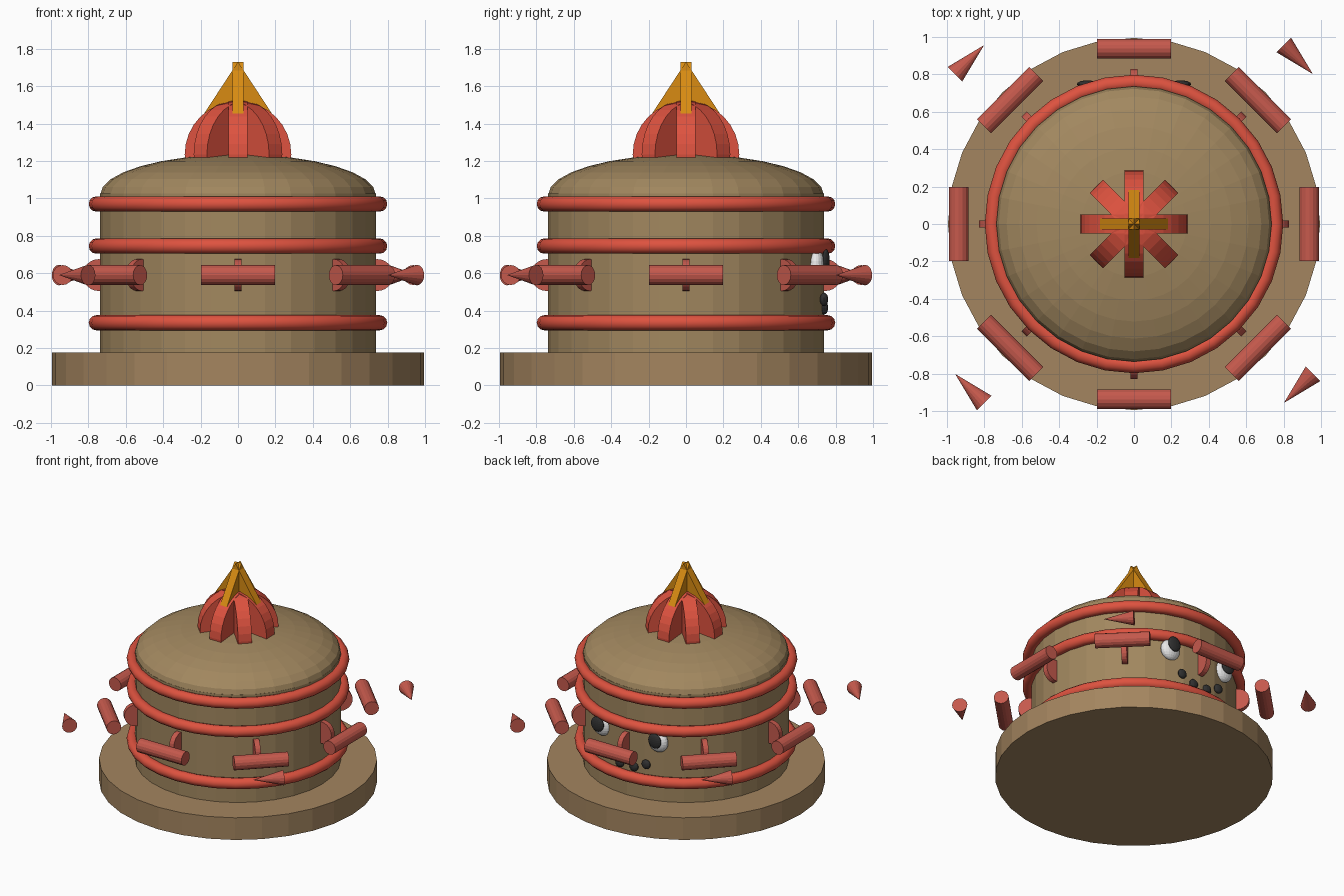
import bpy, bmesh, math
from mathutils import Matrix, Vector

if "Cube" in bpy.data.objects:
    bpy.data.objects.remove(bpy.data.objects["Cube"])


def material(name, rgb):
    m = bpy.data.materials.new(name)
    m.diffuse_color = (*rgb, 1)
    m.use_nodes = True
    m.node_tree.nodes["Principled BSDF"].inputs["Base Color"].default_value = m.diffuse_color
    return m


BASE = material("tan_base", (0.37, 0.235, 0.115))
BODY = material("tan_body", (0.36, 0.245, 0.115))
RED = material("bright_red", (0.73, 0.085, 0.05))
DULL = material("dull_red", (0.56, 0.10, 0.073))
ORANGE = material("orange", (0.69, 0.26, 0.006))
WHITE = material("white", (0.8, 0.8, 0.8))
BLACK = material("black", (0.03, 0.03, 0.03))


def finish(name, mat):
    o = bpy.context.object
    o.name = name
    o.data.materials.append(mat)
    return o


def cylinder(name, mat, r, depth, loc, axis=(0, 0, 1), sides=32, r2=None):
    """Cylinder or cone whose far end points along axis."""
    rot = Vector(axis).to_track_quat('Z', 'Y').to_euler()
    bpy.ops.mesh.primitive_cone_add(vertices=sides, radius1=r, radius2=r if r2 is None else r2,
                                    depth=depth, location=loc, rotation=rot)
    return finish(name, mat)


def ellipsoid(name, mat, loc, scale, seg=20, rings=12):
    bpy.ops.mesh.primitive_uv_sphere_add(segments=seg, ring_count=rings, radius=1, location=loc)
    o = finish(name, mat)
    o.scale = scale
    return o


# plinth, drum and domed lid
cylinder("base", BASE, 0.995, 0.175, (0, 0, 0.0875))
cylinder("body", BODY, 0.737, 0.85, (0, 0, 0.6))
dome = ellipsoid("dome", BODY, (0, 0, 1.02), (0.737, 0.737, 0.215), 32, 16)
bm = bmesh.new()
bm.from_mesh(dome.data)
bmesh.ops.delete(bm, geom=[v for v in bm.verts if v.co.z < -0.01], context='VERTS')
bm.to_mesh(dome.data)
bm.free()

# hoops
for i, z in enumerate((0.335, 0.745, 0.97)):
    bpy.ops.mesh.primitive_torus_add(major_radius=0.757, minor_radius=0.041, major_segments=32,
                                     minor_segments=12, location=(0, 0, z))
    finish(f"hoop_{i}", RED)
    bpy.ops.object.shade_smooth_by_angle(angle=math.radians(40))

# ring of side knobs with floating rods
for i in range(8):
    a = i * math.pi / 4
    out = Vector((math.cos(a), math.sin(a), 0))
    clockwise = Vector((math.sin(a), -math.cos(a), 0))
    up = Vector((0, 0, 0.59))
    cylinder(f"knob_{i}", DULL, 0.085, 0.04, out * 0.745 + up, clockwise, 24)
    cylinder(f"rod_{i}", DULL, 0.053, 0.395, out * 0.937 + up, clockwise, 16)
    # floating spikes at the corners, pointing clockwise
    if i % 2:
        cylinder(f"spike_{i}", DULL, 0.055, 0.22, out * 1.243 + up, clockwise, 16, 0)

# crown of crossed discs
for i in range(4):
    a = i * math.pi / 4
    cylinder(f"crown_disc_{i}", RED, 0.285, 0.1, (0, 0, 1.235), (math.cos(a), math.sin(a), 0), 32)

# peak of two crossed triangular blades
for i in range(2):
    t = 0.03
    bm = bmesh.new()
    vs = [bm.verts.new((x, -t, z)) for x, z in ((-0.19, 1.44), (0.19, 1.44), (0, 1.73))]
    face = bm.faces.new(vs)
    new = bmesh.ops.extrude_face_region(bm, geom=[face])["geom"]
    bmesh.ops.translate(bm, vec=(0, 2 * t, 0), verts=[g for g in new if isinstance(g, bmesh.types.BMVert)])
    bmesh.ops.recalc_face_normals(bm, faces=bm.faces)
    bm.transform(Matrix.Rotation(i * math.pi / 2, 4, 'Z'))
    me = bpy.data.meshes.new("peak_blade")
    bm.to_mesh(me)
    bm.free()
    me.materials.append(ORANGE)
    bpy.context.collection.objects.link(bpy.data.objects.new(f"peak_blade_{i}", me))

# face on the +y side: eyes, pupils and dotted mouth
for side, s in (("left", -1), ("right", 1)):
    ellipsoid(f"eye_{side}", WHITE, (s * 0.245, 0.695, 0.645), (0.08, 0.048, 0.08))
    ellipsoid(f"pupil_{side}", BLACK, (s * 0.25, 0.748, 0.67), (0.055, 0.02, 0.058))
    for j, (x, z) in enumerate(((0.062, 0.415), (0.168, 0.46))):
        ellipsoid(f"mouth_dot_{side}_{j}", BLACK, (s * x, 0.738, z), (0.036, 0.022, 0.036), 16, 10)
